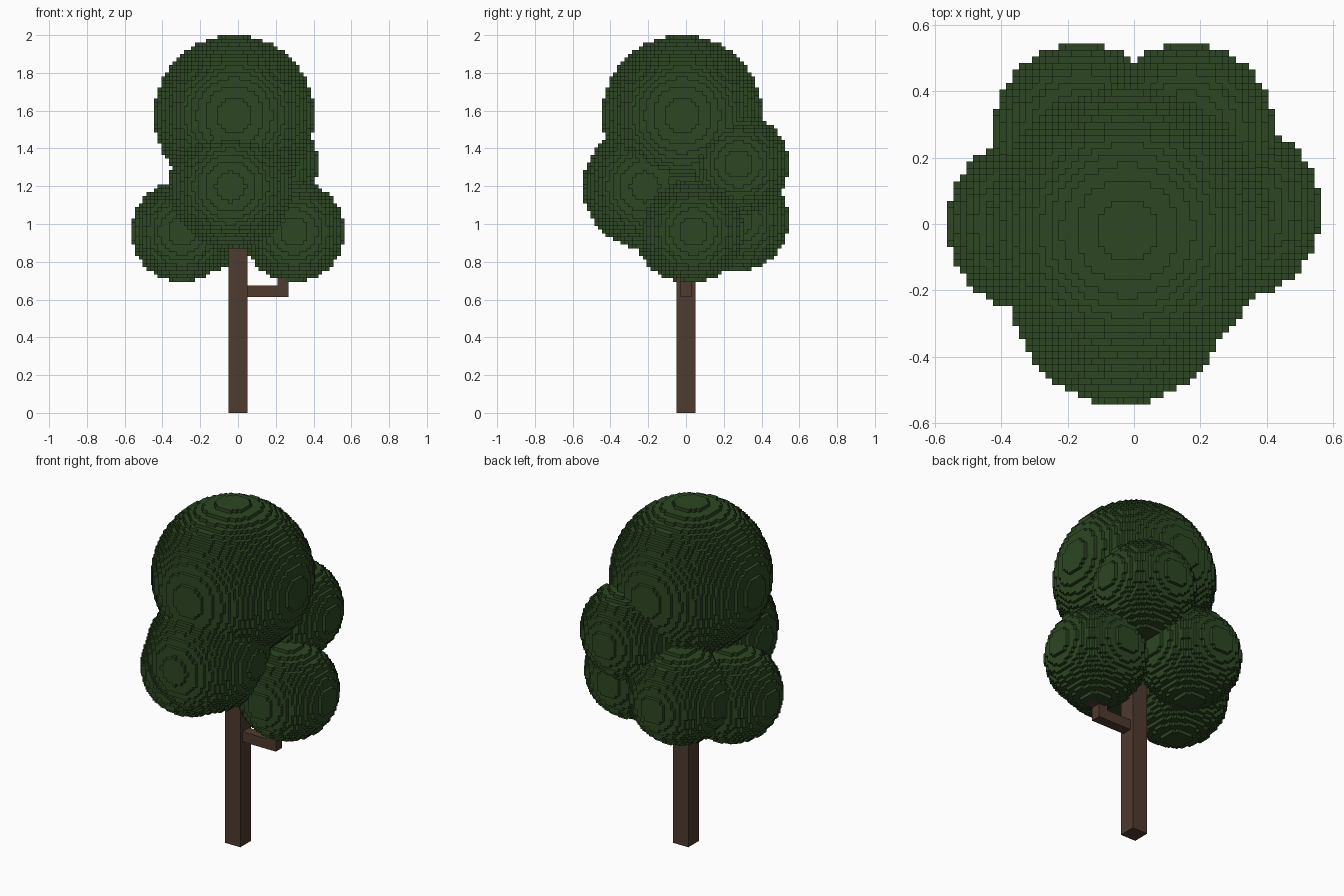
import bpy
import bmesh
from mathutils import Vector

cube = bpy.data.objects.get("Cube")
if cube:
    bpy.data.objects.remove(cube, do_unlink=True)

V = 2 / 101  # edge length of one block


def make_material(name, rgb):
    mat = bpy.data.materials.new(name)
    mat.use_nodes = True
    mat.diffuse_color = (*rgb, 1)
    bsdf = mat.node_tree.nodes["Principled BSDF"]
    bsdf.inputs["Base Color"].default_value = (*rgb, 1)
    bsdf.inputs["Roughness"].default_value = 0.9
    return mat


leaf_green = make_material("leaf green", (0.026, 0.062, 0.0165))
bark_brown = make_material("bark brown", (0.078, 0.043, 0.028))


def ball(center, radius):
    """Set of block cells inside a sphere."""
    cx, cy, cz = center
    n = int(radius)
    span = range(-n, n + 1)
    return {(cx + i, cy + j, cz + k) for i in span for j in span for k in span
            if i * i + j * j + k * k <= radius * radius}


def add_object(name, bm, mat):
    mesh = bpy.data.meshes.new(name)
    bm.to_mesh(mesh)
    bm.free()
    mesh.materials.append(mat)
    obj = bpy.data.objects.new(name, mesh)
    bpy.context.collection.objects.link(obj)
    return obj


def block_surface(name, cells, solid, mat):
    """Square faces wherever a cell borders a cell outside the solid."""
    bm = bmesh.new()
    verts = {}

    def vert(p):
        if p not in verts:
            verts[p] = bm.verts.new(((p[0] - 0.5) * V, (p[1] - 0.5) * V, p[2] * V))
        return verts[p]

    for cell in sorted(cells):
        for axis in range(3):
            u, w = (axis + 1) % 3, (axis + 2) % 3
            for side in (0, 1):
                near = list(cell)
                near[axis] += 2 * side - 1
                if tuple(near) in solid:
                    continue
                ring = []
                for a, b in ((0, 0), (1, 0), (1, 1), (0, 1)):
                    p = list(cell)
                    p[axis] += side
                    p[u] += a
                    p[w] += b
                    ring.append(vert(tuple(p)))
                bm.faces.new(ring if side else ring[::-1])
    return add_object(name, bm, mat)


def box(name, low, high, mat):
    """Box filling the block cells from low to high inclusive."""
    lo = Vector((low[0] - 0.5, low[1] - 0.5, low[2])) * V
    hi = Vector((high[0] + 0.5, high[1] + 0.5, high[2] + 1)) * V
    bm = bmesh.new()
    bmesh.ops.create_cube(bm, size=1)
    bmesh.ops.scale(bm, vec=hi - lo, verts=bm.verts)
    bmesh.ops.translate(bm, vec=(lo + hi) / 2, verts=bm.verts)
    return add_object(name, bm, mat)


# Leaf clusters: centre cell and radius in blocks
clusters = {
    "crown_top": ((-1, -1, 79), 21.5),
    "crown_front": ((-2, -11, 60), 16.5),
    "crown_left": ((15, 2, 48), 13.5),
    "crown_right": ((-15, 0, 48), 13.5),
    "crown_back_left": ((8, 14, 66), 13.5),
    "crown_back_right": ((-8, 14, 51), 13.5),
}
cells = {name: ball(*spec) for name, spec in clusters.items()}
foliage = set().union(*cells.values())
used = set()
for name, part in cells.items():
    block_surface(name, part - used, foliage, leaf_green)
    used |= part

# Trunk and stepped branch
box("trunk", (-2, -2, 0), (2, 2, 60), bark_brown)
box("branch_lower", (3, -1, 31), (13, 1, 33), bark_brown)
box("branch_riser", (11, -1, 34), (13, 1, 37), bark_brown)
box("branch_upper", (14, -1, 35), (16, 1, 37), bark_brown)
